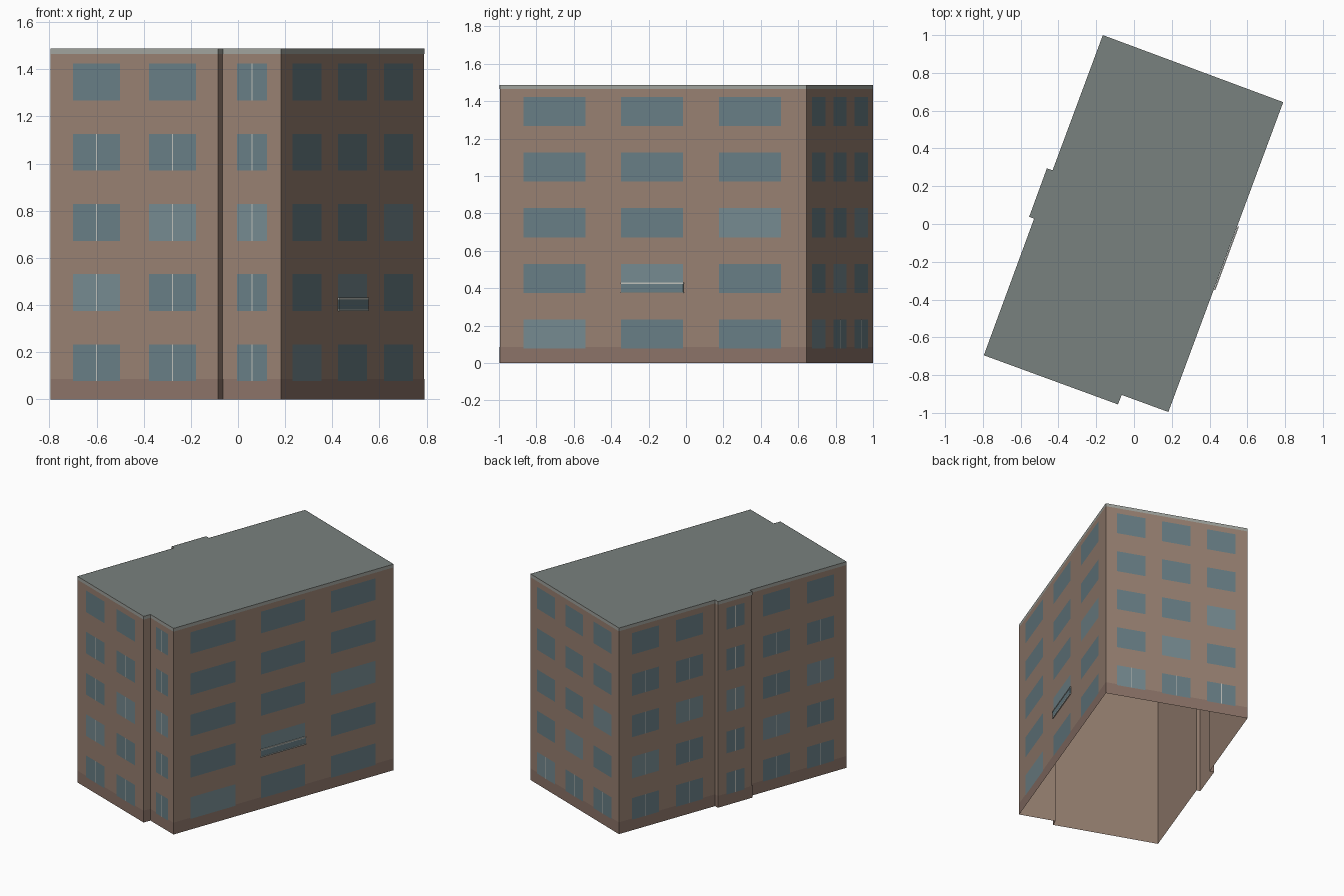
import bpy, bmesh
from mathutils import Vector

if "Cube" in bpy.data.objects:
    bpy.data.objects.remove(bpy.data.objects["Cube"])

H = 1.487            # total height
TRIM = 1.464         # underside of roof trim
PLINTH = 0.085       # top of plinth
ROW0, STEP, WIN_H = 0.077, 0.2977, 0.156

# Footprint, counter-clockwise from the left corner
FOOT = [(-0.795, -0.695), (-0.085, -0.955), (-0.065, -0.905), (0.182, -0.995),
        (0.79, 0.645), (-0.165, 1.0), (-0.431, 0.284), (-0.461, 0.295),
        (-0.555, 0.038), (-0.529, 0.028)]

# Window column spans along a wall, as fractions of its length
ONE = [(0.25, 0.765)]
TWO = [(0.134, 0.415), (0.59, 0.87)]
THREE = [(0.077, 0.28), (0.396, 0.597), (0.715, 0.917)]
# wall index -> (columns, rows that have mullions)
FACADES = {0: (TWO, range(4)), 2: (ONE, range(5)), 3: (THREE, []), 4: (THREE, [0]),
           5: (TWO, range(4)), 7: (ONE, range(5)), 9: (TWO, range(4))}


def lin(c):
    return c / 12.92 if c <= 0.04045 else ((c + 0.055) / 1.055) ** 2.4


def material(name, r, g, b):
    m = bpy.data.materials.new(name)
    m.diffuse_color = (lin(r / 255), lin(g / 255), lin(b / 255), 1)
    m.use_nodes = True
    m.node_tree.nodes["Principled BSDF"].inputs["Base Color"].default_value = m.diffuse_color
    return m


WALL = material("wall_brown", 152, 129, 114)
BASE = material("plinth_brown", 139, 115, 104)
ROOF = material("roof_grey", 121, 129, 126)
EDGE = material("trim_grey", 160, 163, 157)
GLASS = material("glass", 104, 126, 133)
PALE = material("glass_pale", 117, 138, 144)
FRAME = material("frame_light", 190, 192, 186)


def wall_point(i, t, z, out):
    a = Vector(FOOT[i])
    d = Vector(FOOT[(i + 1) % len(FOOT)]) - a
    n = Vector((d.y, -d.x)).normalized()
    p = a + d * t + n * out
    return Vector((p.x, p.y, z))


def panel(bm, i, t0, t1, z0, z1, out):
    """Flat rectangle lying on wall i."""
    bm.faces.new([bm.verts.new(wall_point(i, t, z, out))
                  for t, z in ((t0, z0), (t1, z0), (t1, z1), (t0, z1))])


def block(bm, i, t0, t1, z0, z1, out0, out1):
    """Box standing out from wall i."""
    corners = ((t0, z0), (t1, z0), (t1, z1), (t0, z1))
    back = [bm.verts.new(wall_point(i, t, z, out0)) for t, z in corners]
    front = [bm.verts.new(wall_point(i, t, z, out1)) for t, z in corners]
    bm.faces.new(front)
    bm.faces.new(back[::-1])
    for k in range(4):
        j = (k + 1) % 4
        bm.faces.new((back[k], back[j], front[j], front[k]))


def finish(name, bm, mat, weld=False):
    if weld:
        bmesh.ops.remove_doubles(bm, verts=bm.verts, dist=1e-5)
    me = bpy.data.meshes.new(name)
    bm.to_mesh(me)
    bm.free()
    me.materials.append(mat)
    bpy.context.collection.objects.link(bpy.data.objects.new(name, me))


# Wall shell (open underneath), plinth band and roof trim
for name, mat, z0, z1, out in (("walls", WALL, 0, H, 0),
                               ("plinth", BASE, 0, PLINTH, 0.001),
                               ("roof_trim", EDGE, TRIM, H, 0.001)):
    bm = bmesh.new()
    for i in range(len(FOOT)):
        panel(bm, i, 0, 1, z0, z1, out)
    finish(name, bm, mat, weld=(out == 0))

# Flat roof
bm = bmesh.new()
bm.faces.new([bm.verts.new((x, y, H)) for x, y in FOOT])
finish("roof", bm, ROOF)

# Windows and mullions; one pale pane per column, climbing diagonally
glass, pale, mullions = bmesh.new(), bmesh.new(), bmesh.new()
for i, (cols, mullion_rows) in FACADES.items():
    length = (Vector(FOOT[(i + 1) % len(FOOT)]) - Vector(FOOT[i])).length
    for c, (t0, t1) in enumerate(cols):
        for row in range(5):
            z = ROW0 + row * STEP
            target = pale if row == c + 3 - len(cols) else glass
            panel(target, i, t0, t1, z, z + WIN_H, 0.002)
            if row in mullion_rows:
                mid, half = (t0 + t1) / 2, 0.0025 / length
                panel(mullions, i, mid - half, mid + half, z, z + WIN_H, 0.003)
finish("windows", glass, GLASS)
finish("pale_windows", pale, PALE)
finish("window_mullions", mullions, FRAME)

# Shallow glazed balcony on the right wall
bm = bmesh.new()
block(bm, 3, 0.396, 0.599, 0.374, 0.43, 0.002, 0.007)
finish("balcony_panel", bm, GLASS)
bm = bmesh.new()
for z0, z1 in ((0.374, 0.381), (0.423, 0.431)):
    block(bm, 3, 0.395, 0.6, z0, z1, 0.002, 0.009)
finish("balcony_rails", bm, FRAME)
